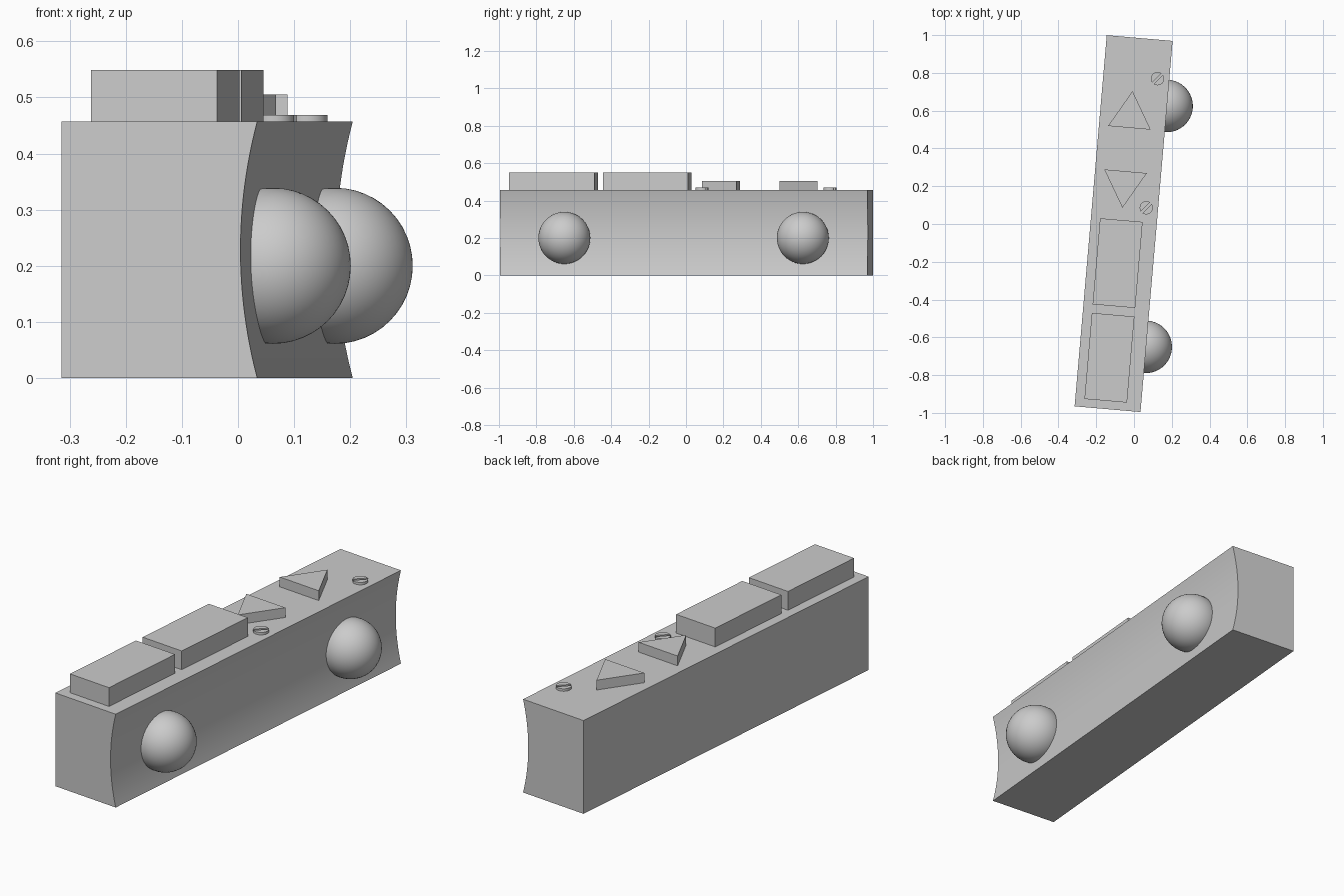
import bpy, bmesh, math
from mathutils import Matrix

if "Cube" in bpy.data.objects:
    bpy.data.objects.remove(bpy.data.objects["Cube"], do_unlink=True)

grey = bpy.data.materials.new("light grey")
grey.use_nodes = True
colour = (0.6, 0.6, 0.6, 1)
grey.diffuse_color = colour
grey.node_tree.nodes["Principled BSDF"].inputs["Base Color"].default_value = colour

# The whole bar is turned slightly about the vertical
FRAME = Matrix.Translation((-0.055, 0.002, 0)) @ Matrix.Rotation(math.radians(-4.95), 4, 'Z')
HALF_W, HALF_L, TOP, HOLLOW = 0.175, 0.986, 0.457, 0.03
BUTTON_X = -0.0135


def finish(name, bm, smooth=False):
    bmesh.ops.recalc_face_normals(bm, faces=bm.faces)
    mesh = bpy.data.meshes.new(name)
    bm.to_mesh(mesh)
    bm.free()
    mesh.materials.append(grey)
    ob = bpy.data.objects.new(name, mesh)
    ob.matrix_world = FRAME
    bpy.context.collection.objects.link(ob)
    if smooth:
        bpy.ops.object.select_all(action='DESELECT')
        ob.select_set(True)
        bpy.context.view_layer.objects.active = ob
        bpy.ops.object.shade_smooth_by_angle(angle=math.radians(30))
    return ob


def prism(bm, points, offset):
    """Extrude a closed loop of 3D points by an offset."""
    face = bm.faces.new([bm.verts.new(p) for p in points])
    new = bmesh.ops.extrude_face_region(bm, geom=[face])["geom"]
    bmesh.ops.translate(bm, vec=offset,
                        verts=[v for v in new if isinstance(v, bmesh.types.BMVert)])


def button(name, outline, height):
    bm = bmesh.new()
    prism(bm, [(BUTTON_X + x, y, TOP) for x, y in outline], (0, 0, height))
    finish(name, bm)


# Bar with a shallow hollow along one long side
bm = bmesh.new()
steps = 24
profile = [(-HALF_W, -HALF_L, TOP), (-HALF_W, -HALF_L, 0)]
for i in range(steps + 1):
    t = i / steps
    profile.append((HALF_W - HOLLOW * (1 - (2 * t - 1) ** 2), -HALF_L, TOP * t))
prism(bm, profile, (0, 2 * HALF_L, 0))
finish("body", bm, smooth=True)

# Ball-shaped studs set in the hollow side
for name, y in (("front_ball", -0.64), ("back_ball", 0.64)):
    bm = bmesh.new()
    bmesh.ops.create_uvsphere(bm, u_segments=48, v_segments=24, radius=0.139,
                              matrix=Matrix.Translation((0.173, y, 0.2)))
    finish(name, bm, smooth=True)

# Rectangular buttons
for name, y in (("front_button", -0.714), ("middle_button", -0.211)):
    w, l = 0.113, 0.2285
    button(name, [(-w, y - l), (w, y - l), (w, y + l), (-w, y + l)], 0.092)

# Triangular arrow buttons pointing away from each other
for name, base, tip in (("back_arrow_button", 0.508, 0.703),
                        ("middle_arrow_button", 0.277, 0.083)):
    button(name, [(-0.113, base), (0.113, base), (0, tip)], 0.048)

# Slotted screw heads, each made of two half discs
for name, y in (("back_screw", 0.78), ("middle_screw", 0.094)):
    bm = bmesh.new()
    radius, gap, slot = 0.035, 0.006, math.radians(50)
    a = math.asin(gap / radius)
    for side in (0, math.pi):
        loop = []
        for i in range(17):
            angle = slot + side + a + (math.pi - 2 * a) * i / 16
            loop.append((0.1125 + radius * math.cos(angle),
                         y + radius * math.sin(angle), TOP))
        prism(bm, loop, (0, 0, 0.012))
    finish(name, bm, smooth=True)
